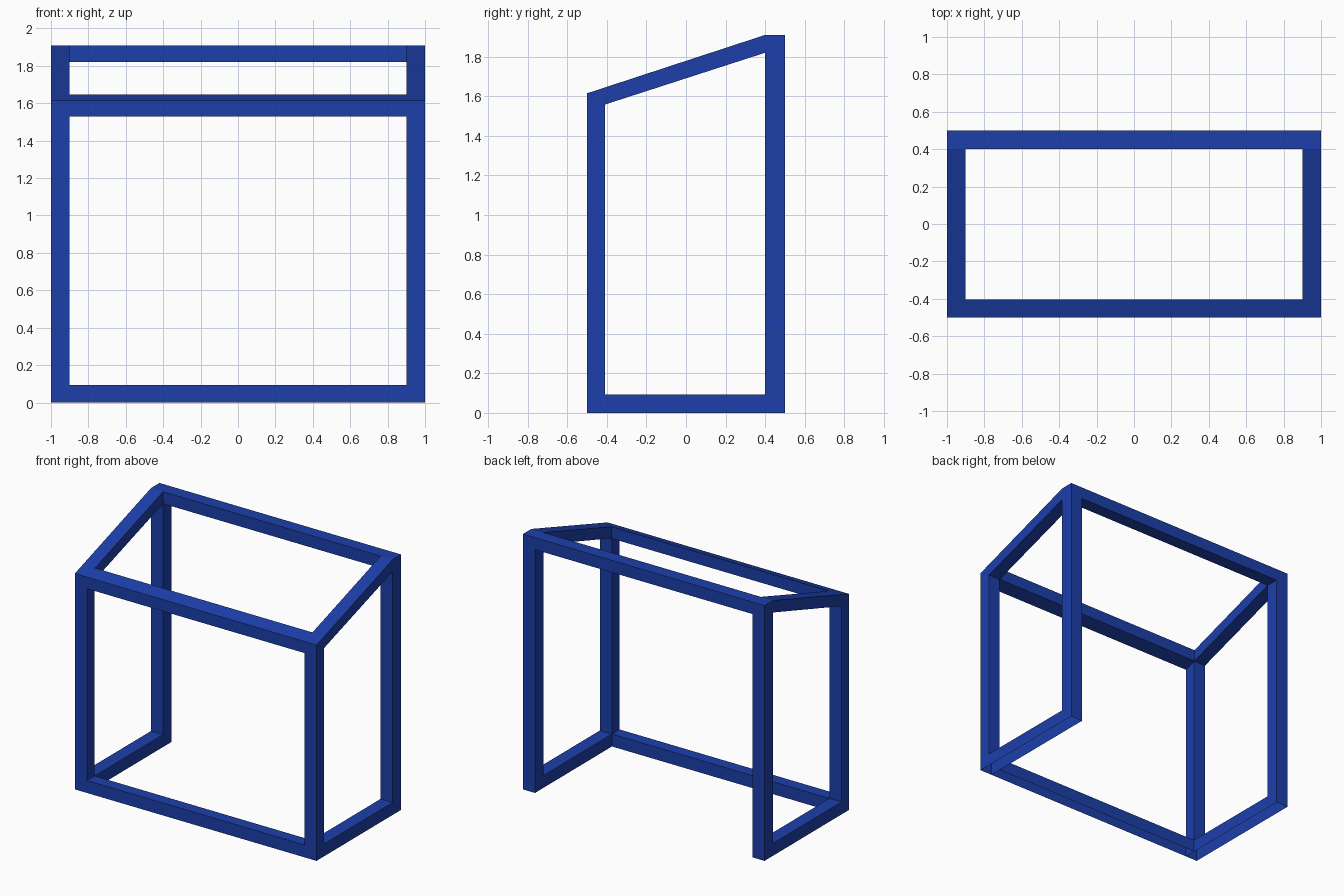
import bpy
import bmesh

if "Cube" in bpy.data.objects:
    bpy.data.objects.remove(bpy.data.objects["Cube"])

blue = bpy.data.materials.new("blue_paint")
blue.diffuse_color = (0.012, 0.05, 0.4, 1)
blue.use_nodes = True
blue.node_tree.nodes["Principled BSDF"].inputs["Base Color"].default_value = blue.diffuse_color


def finish(name, bm, open_bottom):
    bmesh.ops.remove_doubles(bm, verts=bm.verts[:], dist=1e-4)
    bmesh.ops.recalc_face_normals(bm, faces=bm.faces[:])
    if open_bottom:
        # The tubes resting on the ground are open underneath
        under = [f for f in bm.faces if all(abs(v.co.z) < 1e-4 for v in f.verts)]
        bmesh.ops.delete(bm, geom=under, context='FACES')
    mesh = bpy.data.meshes.new(name)
    bm.to_mesh(mesh)
    bm.free()
    mesh.materials.append(blue)
    obj = bpy.data.objects.new(name, mesh)
    bpy.context.collection.objects.link(obj)
    return obj


def loop(bm, x, profile):
    return [bm.verts.new((x, y, z)) for y, z in profile]


def bridge(bm, a, b):
    n = len(a)
    for i in range(n):
        j = (i + 1) % n
        bm.faces.new((a[i], a[j], b[j], b[i]))


def rail(name, profile, open_bottom=False):
    # Cross rail between the side frames; its ends butt against them
    bm = bmesh.new()
    bridge(bm, loop(bm, -0.9, profile), loop(bm, 0.9, profile))
    return finish(name, bm, open_bottom)


# Side frames: sloped outline with an opening, mirrored left to right
outer = [(-0.5, 0), (0.5, 0), (0.5, 1.91), (0.4, 1.91), (-0.5, 1.615)]
inner = [(-0.41, 0.093), (0.4, 0.093), (0.4, 1.82), (0.4, 1.82), (-0.41, 1.558)]
bm = bmesh.new()
rings = [loop(bm, x, p) for x, p in ((0.9, outer), (1, outer), (1, inner), (0.9, inner))]
for i in range(4):
    bridge(bm, rings[i], rings[(i + 1) % 4])
side = finish("side_frames", bm, True)
side.modifiers.new("Mirror", 'MIRROR').use_mirror_merge = False

# Cross rails
rail("front_bottom_rail", [(-0.5, 0), (-0.41, 0), (-0.41, 0.093), (-0.5, 0.093)], True)
rail("front_top_rail", [(-0.5, 1.528), (-0.405, 1.558), (-0.405, 1.646), (-0.5, 1.615)])
rail("back_top_rail", [(0.4, 1.82), (0.5, 1.82), (0.5, 1.91), (0.4, 1.91)])
